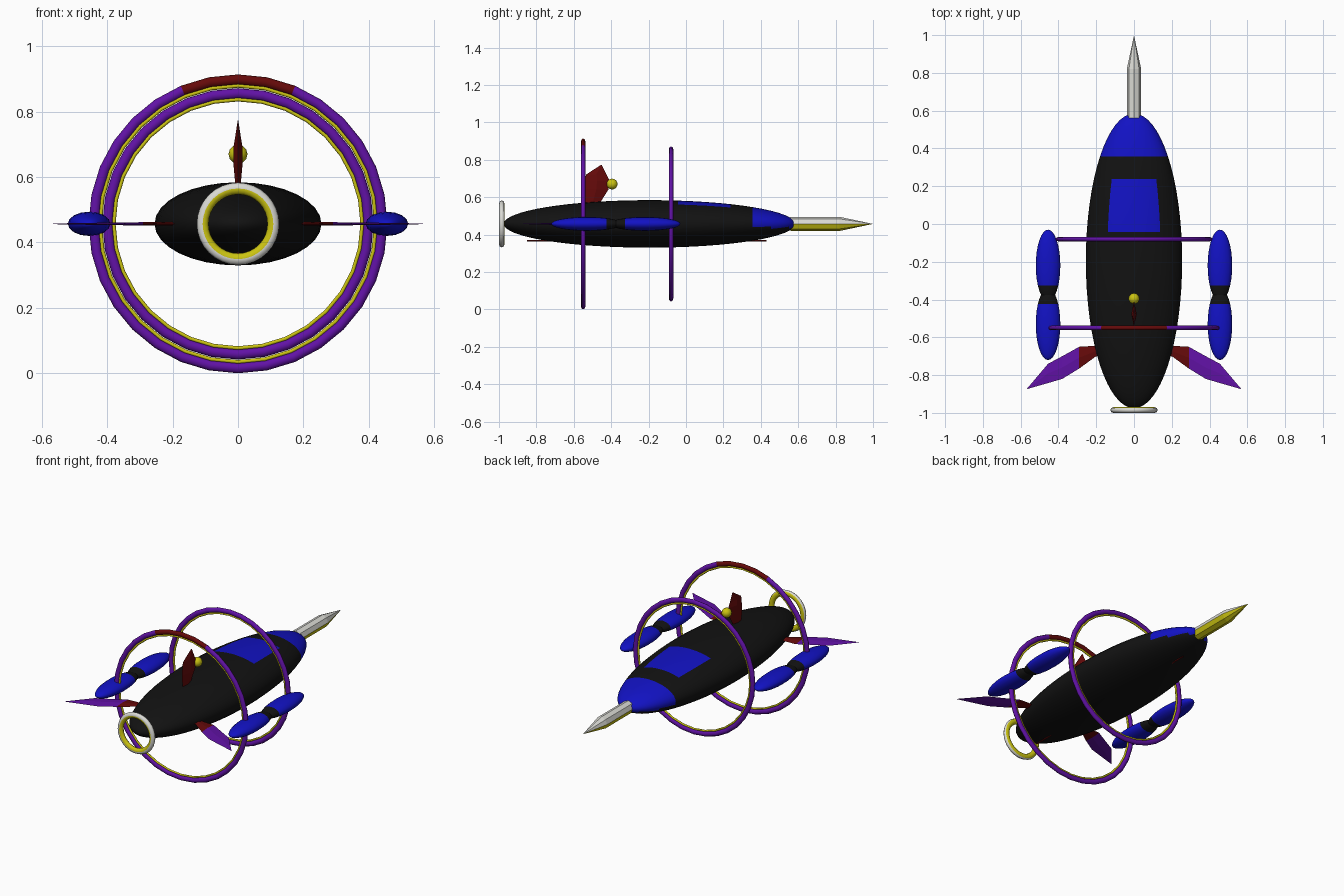
import bpy, bmesh
from math import pi
from mathutils import Matrix, Vector

if "Cube" in bpy.data.objects:
    bpy.data.objects.remove(bpy.data.objects["Cube"])

ZC = 0.457  # height of the hull axis


def mat(name, rgb):
    m = bpy.data.materials.new(name)
    m.diffuse_color = (*rgb, 1)
    m.use_nodes = True
    m.node_tree.nodes["Principled BSDF"].inputs["Base Color"].default_value = m.diffuse_color
    return m


BLACK = mat("black", (0.006, 0.006, 0.006))
BLUE = mat("blue", (0.006, 0.006, 0.55))
PURPLE = mat("purple", (0.12, 0.006, 0.38))
RED = mat("dark_red", (0.13, 0.003, 0.003))
YELLOW = mat("yellow", (0.6, 0.55, 0.006))
WHITE = mat("white", (0.7, 0.7, 0.66))


def finish(bm, name, mats, pick=None, smooth=True):
    """Make the object; pick(centre, normal) gives the material slot of a face."""
    bmesh.ops.recalc_face_normals(bm, faces=bm.faces[:])
    for f in bm.faces:
        f.smooth = smooth
        if pick:
            f.material_index = int(pick(f.calc_center_median(), f.normal))
    me = bpy.data.meshes.new(name)
    bm.to_mesh(me)
    bm.free()
    for m in mats:
        me.materials.append(m)
    ob = bpy.data.objects.new(name, me)
    bpy.context.collection.objects.link(ob)
    return ob


def ellipsoid(name, centre, radii, mats, pick=None, u=24, v=16):
    bm = bmesh.new()
    bmesh.ops.create_uvsphere(bm, u_segments=u, v_segments=v, radius=1)
    m = Matrix.Translation(centre) @ Matrix.Diagonal((*radii, 1)) @ Matrix.Rotation(pi / 2, 4, 'X')
    bmesh.ops.transform(bm, matrix=m, verts=bm.verts)
    return finish(bm, name, mats, pick)


def ring(name, y, major, minor, half_y, mats, pick=None, sides=8):
    """Hoop around the hull axis with an elliptical section."""
    bpy.ops.mesh.primitive_torus_add(major_segments=32, minor_segments=sides,
                                     major_radius=major, minor_radius=minor)
    tmp = bpy.context.object
    bm = bmesh.new()
    bm.from_mesh(tmp.data)
    bpy.data.objects.remove(tmp)
    m = (Matrix.Translation((0, y, ZC)) @ Matrix.Rotation(pi / 2, 4, 'X')
         @ Matrix.Diagonal((1, 1, half_y / minor, 1)))
    bmesh.ops.transform(bm, matrix=m, verts=bm.verts)
    return finish(bm, name, mats, pick)


def loft(bm, loops):
    """Skin a list of equal-length point loops and cap the ends."""
    rows = [[bm.verts.new(p) for p in lp] for lp in loops]
    n = len(rows[0])
    for a, b in zip(rows, rows[1:]):
        for i in range(n):
            bm.faces.new((a[i], a[(i + 1) % n], b[(i + 1) % n], b[i]))
    bm.faces.new(rows[0])
    bm.faces.new(rows[-1])


def fin(name, stations, place, mats, pick=None):
    """Blade with diamond sections: (span, leading y, trailing y, half thickness)."""
    bm = bmesh.new()
    loft(bm, [[place(s, a, 0), place(s, (a + b) / 2, t), place(s, b, 0), place(s, (a + b) / 2, -t)]
              for s, a, b, t in stations])
    return finish(bm, name, mats, pick, smooth=False)


# Hull with blue nose and two blue window strips on top
def hull_blue(c, n):
    nose = c.y > 0.36 and c.z > ZC - 0.02
    strips = c.z > ZC + 0.06 and 0.02 < abs(c.x) < 0.125 and -0.08 < c.y < 0.25
    return nose or strips


ellipsoid("hull", (0, -0.195, ZC), (0.255, 0.78, 0.127), [BLACK, BLUE], hull_blue, 32, 32)

# Nose spike
bm = bmesh.new()
bmesh.ops.create_cone(bm, segments=8, radius1=0.038, radius2=0.038, depth=0.26, cap_ends=True,
                      matrix=Matrix.Translation((0, 0.69, ZC)) @ Matrix.Rotation(-pi / 2, 4, 'X'))
end = [f for f in bm.faces if f.normal.y > 0.9 or f.calc_center_median().y > 0.81]
tip = bmesh.ops.poke(bm, faces=end)["verts"]
tip[0].co = Vector((0, 1.0, ZC))
finish(bm, "nose_spike", [YELLOW, WHITE], lambda c, n: n.z > -0.05, smooth=False)

# Tail ring
ring("tail_ring", -0.985, 0.108, 0.018, 0.015, [YELLOW, WHITE],
     lambda c, n: n.y < 0.5 and (c.x ** 2 + (c.z - ZC) ** 2) ** 0.5 > 0.104)

# Two big hoops, each with a thin yellow liner
for tag, y, r in (("rear", -0.55, 0.441), ("front", -0.08, 0.399)):
    ring(tag + "_hoop", y, r, 0.0155, 0.012, [PURPLE, RED],
         lambda c, n: c.y < -0.3 and c.z > 0.8 and abs(c.x) < 0.15)
    ring(tag + "_hoop_liner", y, r - 0.019, 0.006, 0.006, [YELLOW], sides=6)

# Side pods and side fins
for side, s in (("left", -1), ("right", 1)):
    for tag, y in (("front", -0.22), ("rear", -0.53)):
        ellipsoid(f"{side}_{tag}_pod", (s * 0.455, y, ZC), (0.065, 0.19, 0.037), [BLUE, BLACK],
                  lambda c, n: abs(c.y + 0.375) < 0.05, 16, 16)
    fin(side + "_fin",
        [(0.12, -0.645, -0.67, 0.005), (0.206, -0.645, -0.704, 0.005), (0.29, -0.65, -0.765, 0.005),
         (0.38, -0.70, -0.82, 0.004), (0.455, -0.74, -0.842, 0.003), (0.566, -0.871, -0.874, 0.001)],
        lambda a, y, t, s=s: (s * a, y, ZC + t), [PURPLE, RED], lambda c, n: abs(c.x) < 0.28)

# Top fin with beacon ball
fin("top_fin",
    [(0.55, -0.47, -0.53, 0.008), (0.585, -0.45, -0.54, 0.009), (0.64, -0.415, -0.545, 0.014),
     (0.69, -0.41, -0.54, 0.014), (0.72, -0.425, -0.535, 0.009), (0.772, -0.45, -0.456, 0.001)],
    lambda a, y, t: (t, y, a), [RED])
ellipsoid("beacon", (0, -0.395, 0.67), (0.029, 0.029, 0.029), [YELLOW], None, 12, 8)

# Thin keel rod under the hull
bm = bmesh.new()
bmesh.ops.create_cone(bm, segments=6, radius1=0.004, radius2=0.004, depth=1.28, cap_ends=True,
                      matrix=Matrix.Translation((0, -0.21, 0.367)) @ Matrix.Rotation(pi / 2, 4, 'X'))
finish(bm, "keel_rod", [RED], smooth=False)
